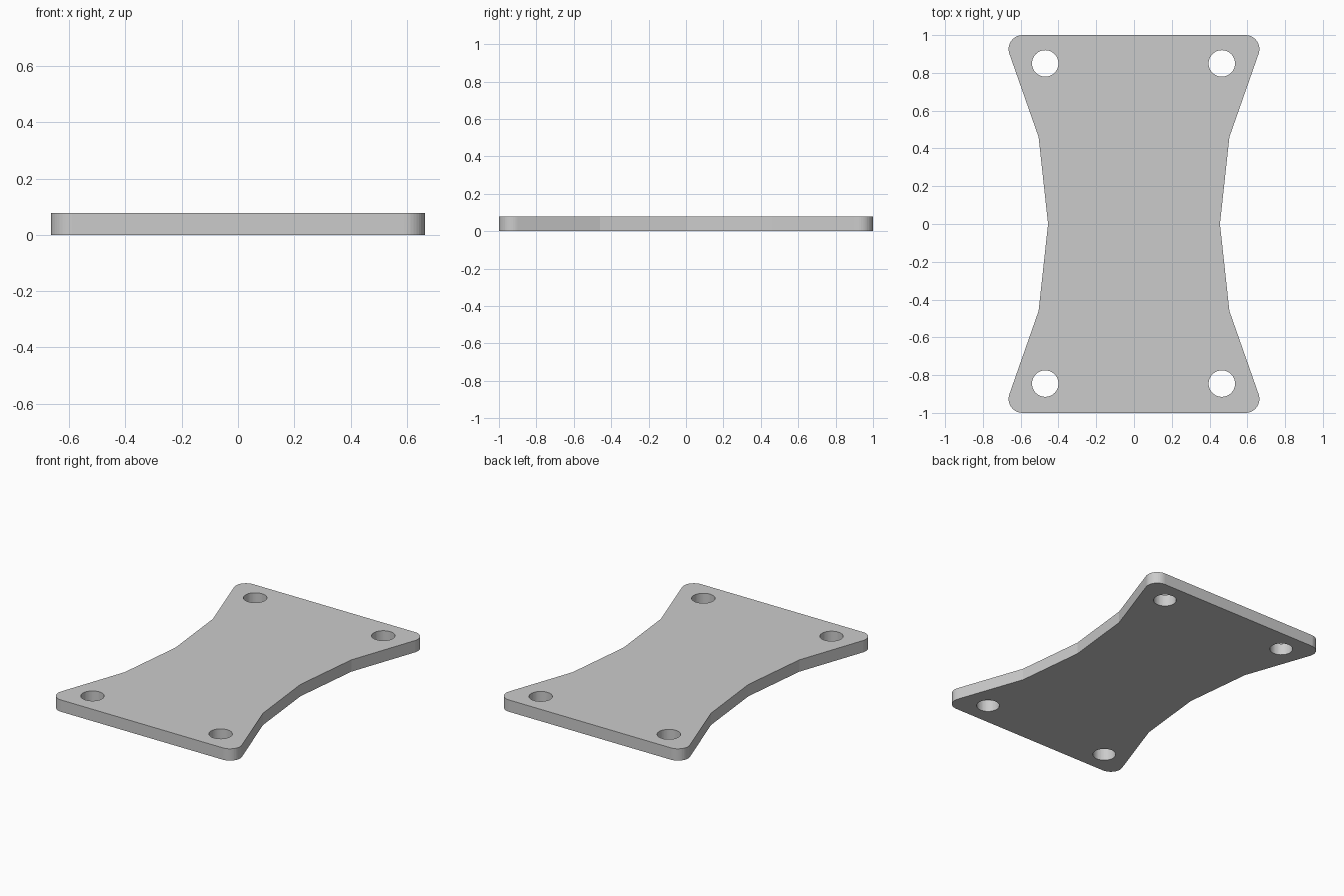
import bpy, bmesh
from math import cos, sin, radians, tau

if "Cube" in bpy.data.objects:
    bpy.data.objects.remove(bpy.data.objects["Cube"])

THICK = 0.078

# Quarter outline: waist, bend, then rounded corner
corner = [(0.59 + 0.074 * cos(radians(a)), 0.926 + 0.074 * sin(radians(a)))
          for a in [-19.4 + 109.4 * i / 12 for i in range(13)]]
quarter = [(0.505, 0.46)] + corner
right = [(x, -y) for x, y in reversed(quarter)] + [(0.455, 0)] + quarter
outline = right + [(-x, y) for x, y in reversed(right)]


def circle(cx, cy, r, n=48):
    return [(cx + r * cos(tau * i / n), cy + r * sin(tau * i / n)) for i in range(n)]


# Four mounting holes
holes = [circle(x, y, 0.07) for x in (-0.47, 0.465) for y in (-0.845, 0.85)]

# Filled, extruded profile
curve = bpy.data.curves.new("mounting_plate", 'CURVE')
curve.dimensions = '2D'
curve.fill_mode = 'BOTH'
curve.extrude = THICK / 2
for pts in [outline] + holes:
    s = curve.splines.new('POLY')
    s.points.add(len(pts) - 1)
    for p, (x, y) in zip(s.points, pts):
        p.co = (x, y, 0, 1)
    s.use_cyclic_u = True
plate = bpy.data.objects.new("mounting_plate", curve)
bpy.context.collection.objects.link(plate)
bpy.context.view_layer.objects.active = plate
plate.select_set(True)
bpy.ops.object.convert(target='MESH')
plate = bpy.context.object
plate.name = "mounting_plate"

# Weld caps to walls, rest on the ground, flat faces
bm = bmesh.new()
bm.from_mesh(plate.data)
bmesh.ops.remove_doubles(bm, verts=bm.verts, dist=1e-4)
bmesh.ops.translate(bm, verts=bm.verts, vec=(0, 0, THICK / 2))
bmesh.ops.recalc_face_normals(bm, faces=bm.faces)
for f in bm.faces:
    f.smooth = False
bm.to_mesh(plate.data)
bm.free()
